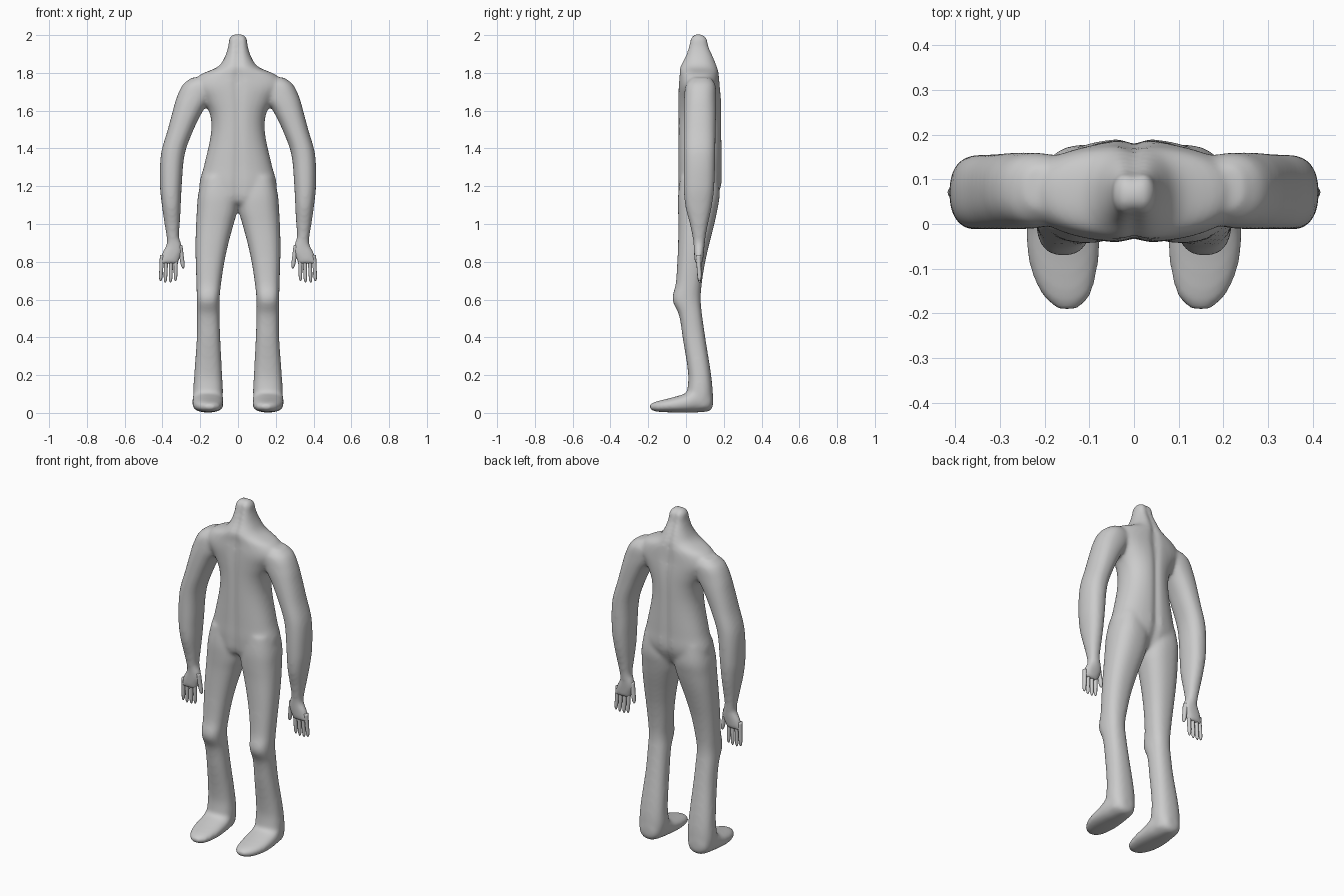
import bpy, bmesh, math
from mathutils import Vector

if "Cube" in bpy.data.objects:
    bpy.data.objects.remove(bpy.data.objects["Cube"], do_unlink=True)

skin = bpy.data.materials.new("light grey")
skin.use_nodes = True
GREY = (0.6, 0.6, 0.6, 1.0)
skin.diffuse_color = GREY
skin.node_tree.nodes["Principled BSDF"].inputs["Base Color"].default_value = GREY


def spline(rows, steps=5):
    """Smoothly resample a list of cross-section rows."""
    rows = [Vector(r) for r in rows]
    result = []
    for i in range(len(rows) - 1):
        before, start = rows[max(i - 1, 0)], rows[i]
        end, after = rows[i + 1], rows[min(i + 2, len(rows) - 1)]
        # slopes weighted by the uneven spacing of the sections
        span = end[0] - start[0]
        slope_a = (end - before) / (end[0] - before[0]) * span
        slope_b = (after - start) / (after[0] - start[0]) * span
        for k in range(steps):
            t = k / steps
            u = t * t * (3 - 2 * t)
            result.append(start * (1 - u) + end * u
                          + slope_a * (t * (1 - t) ** 2)
                          - slope_b * (t * t * (1 - t)))
    return result + [rows[-1]]


def loft(bm, rows, axis="z", side=1, power=2.3, groove=0.0, count=48):
    """Skin rounded sections given as (position, x min, x max, other min, other max)."""
    rings = []
    for pos, x0, x1, b0, b1 in spline(rows):
        ring = []
        for i in range(count):
            angle = math.tau * i / count
            c, s = math.cos(angle), math.sin(angle)
            c = math.copysign(abs(c) ** (2 / power), c)
            s = math.copysign(abs(s) ** (2 / power), s)
            x = (x0 + x1) / 2 + c * (x1 - x0) / 2
            b = (b0 + b1) / 2 + s * (b1 - b0) / 2
            b -= math.copysign(groove, s) * math.exp(-(x / 0.015) ** 2)
            point = (x * side, b, pos) if axis == "z" else (x * side, pos, b)
            ring.append(bm.verts.new(point))
        rings.append(ring)
    for low, high in zip(rings, rings[1:]):
        for i in range(count):
            j = (i + 1) % count
            bm.faces.new((low[i], low[j], high[j], high[i]))
    bm.faces.new(rings[0])
    bm.faces.new(rings[-1])


def finish(bm, name):
    bmesh.ops.recalc_face_normals(bm, faces=bm.faces[:])
    for face in bm.faces:
        face.smooth = True
    mesh = bpy.data.meshes.new(name)
    bm.to_mesh(mesh)
    bm.free()
    mesh.materials.append(skin)
    obj = bpy.data.objects.new(name, mesh)
    bpy.context.scene.collection.objects.link(obj)
    return obj


# Sections: height, half width, front, back
torso = [
    (2.005, .025, .04, .09), (1.985, .045, .02, .115), (1.94, .052, .01, .125),
    (1.88, .072, -.01, .15), (1.83, .11, -.035, .168), (1.79, .2, -.035, .175),
    (1.73, .24, -.04, .18), (1.66, .19, -.042, .187), (1.58, .148, -.042, .19),
    (1.48, .143, -.042, .19), (1.3, .182, -.042, .19), (1.2, .205, -.042, .187),
    (1.12, .17, -.03, .15), (1.09, .08, .01, .12),
]
# Sections: height, inner side, outer side, front, back
arm = [
    (1.775, .16, .245, .03, .13), (1.74, .13, .29, .0, .155),
    (1.67, .14, .325, -.01, .16), (1.6, .185, .345, -.012, .16),
    (1.5, .235, .372, -.012, .157), (1.37, .282, .408, -.012, .155),
    (1.2, .298, .413, -.012, .15), (1.1, .303, .403, -.005, .138),
    (1.0, .308, .389, .02, .117), (.93, .312, .378, .035, .104),
    (.89, .298, .379, .04, .099), (.85, .295, .401, .042, .095),
    (.79, .318, .417, .047, .088),
]
leg = [
    (1.25, .03, .19, -.03, .17), (1.15, .0, .212, -.042, .178),
    (1.07, .004, .218, -.042, .165), (1.0, .023, .222, -.04, .15),
    (.9, .05, .225, -.042, .125), (.8, .072, .224, -.046, .102),
    (.68, .09, .22, -.055, .083), (.6, .098, .218, -.072, .078),
    (.52, .098, .217, -.038, .085), (.4, .094, .218, -.018, .102),
    (.2, .084, .232, .012, .133), (.1, .08, .237, .005, .142),
    (.03, .09, .23, .0, .138),
]
# Sections: depth, inner side, outer side, sole, top
foot = [
    (.143, .125, .19, .03, .1), (.125, .1, .22, .01, .13),
    (.05, .079, .24, .002, .14), (.0, .077, .242, .002, .105),
    (-.06, .077, .24, .002, .085), (-.12, .085, .226, .004, .07),
    (-.165, .1, .202, .008, .058), (-.192, .128, .172, .02, .045),
]

# One fused skin for torso, arms, legs and feet
bm = bmesh.new()
loft(bm, [(z, -w, w, f, b) for z, w, f, b in torso], groove=0.012)
for side in (1, -1):
    loft(bm, arm, side=side)
    loft(bm, leg, side=side, power=2.4)
    loft(bm, foot, axis="y", side=side)
body = finish(bm, "body")
remesh = body.modifiers.new("fuse", "REMESH")
remesh.mode = "VOXEL"
remesh.voxel_size = 0.009
remesh.use_smooth_shade = True
smooth = body.modifiers.new("blend", "SMOOTH")
smooth.factor = 0.5
smooth.iterations = 14


def digit(bm, root, tip, radius, side):
    """Tapered finger with a rounded end, from root (x, z) to tip (x, z)."""
    rows = []
    for t, scale in ((0, 1.1), (.4, 1), (.75, .9), (.92, .7), (1, .25)):
        x = root[0] + (tip[0] - root[0]) * t
        z = root[1] + (tip[1] - root[1]) * t
        r = radius * scale
        y = .066 + .006 * t
        rows.append((z, x - r, x + r, y - r * 1.15, y + r * 1.15))
    loft(bm, rows, side=side, power=2, count=16)


# Fingers and thumb, mirrored
for side, name in ((1, "left_fingers"), (-1, "right_fingers")):
    bm = bmesh.new()
    for root, tip in ((.329, .331), (.354, .357), (.38, .385), (.402, .41)):
        length = .69 if .34 < root < .39 else .697
        digit(bm, (root, .835), (tip, length), .0105, side)
    digit(bm, (.307, .885), (.29, .765), .012, side)
    finish(bm, name)
